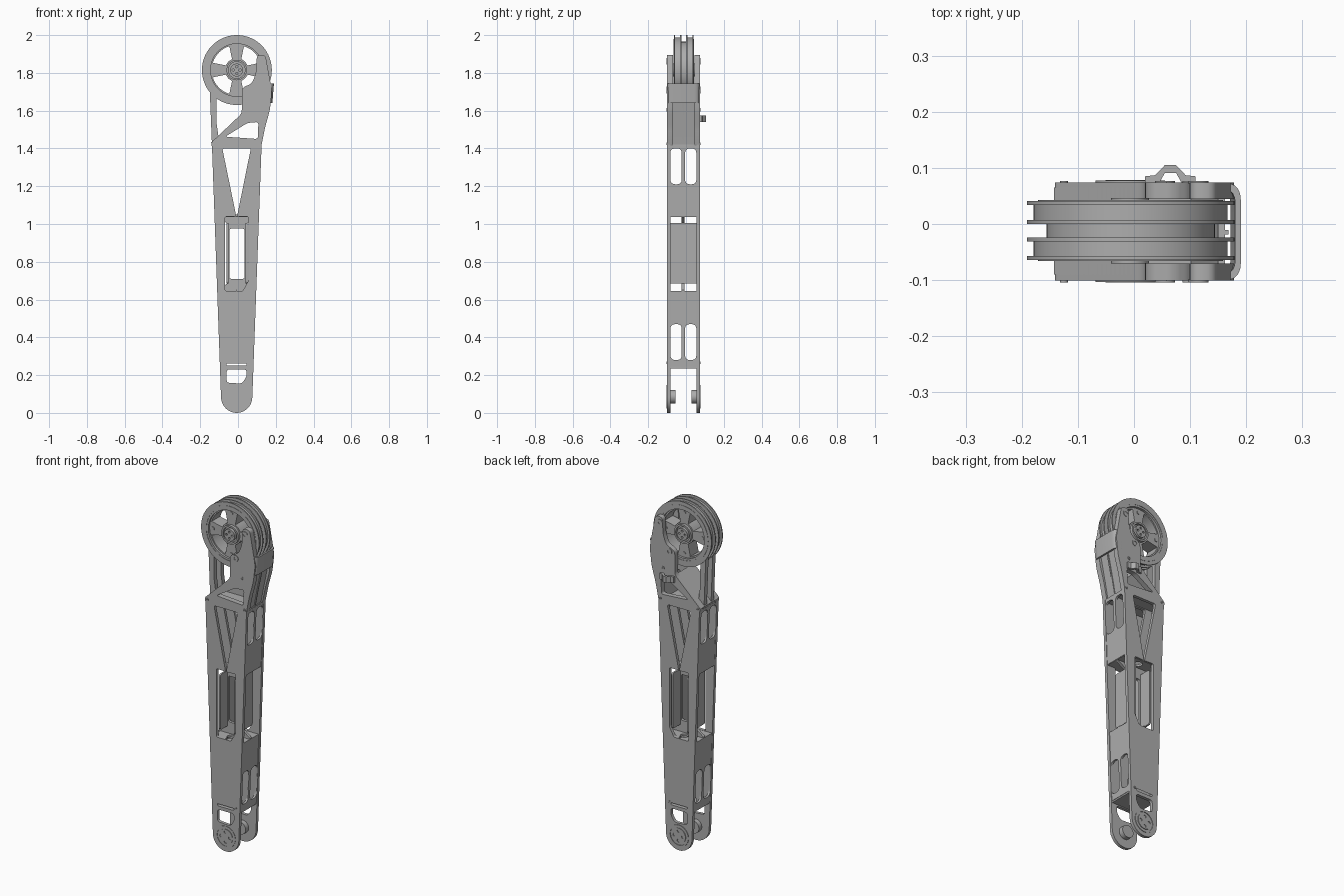
import bpy, bmesh
from math import sin, cos, radians, tau
from mathutils import Matrix, Vector

cube = bpy.data.objects.get("Cube")
if cube:
    bpy.data.objects.remove(cube)

metal = bpy.data.materials.new("grey metal")
metal.use_nodes = True
grey = (0.42, 0.42, 0.42, 1)
metal.diffuse_color = grey
metal.node_tree.nodes["Principled BSDF"].inputs["Base Color"].default_value = grey
parts = []

# Columns of each matrix send outline u, v and depth w to world axes
AXES = {
    "X": Matrix(((0, 0, 1, 0), (1, 0, 0, 0), (0, 1, 0, 0), (0, 0, 0, 1))),
    "Y": Matrix(((1, 0, 0, 0), (0, 0, 1, 0), (0, 1, 0, 0), (0, 0, 0, 1))),
    "Z": Matrix.Identity(4),
}


def prism(name, loops, lo, hi, axis="Y", lean=0, pivot=0):
    """Extrude a filled outline with holes; lean shears x along z."""
    curve = bpy.data.curves.new(name, "CURVE")
    curve.dimensions = "2D"
    curve.fill_mode = "BOTH"
    curve.extrude = (hi - lo) / 2
    for loop in loops:
        spline = curve.splines.new("POLY")
        spline.points.add(len(loop) - 1)
        for point, (u, v) in zip(spline.points, loop):
            point.co = (u, v, 0, 1)
        spline.use_cyclic_u = True
    temp = bpy.data.objects.new(name, curve)
    bpy.context.scene.collection.objects.link(temp)
    deps = bpy.context.evaluated_depsgraph_get()
    mesh = bpy.data.meshes.new_from_object(temp.evaluated_get(deps))
    bpy.data.objects.remove(temp)
    mesh.transform(AXES[axis] @ Matrix.Translation((0, 0, (lo + hi) / 2)))
    bm = bmesh.new()
    bm.from_mesh(mesh)
    bmesh.ops.remove_doubles(bm, verts=bm.verts, dist=1e-5)
    for v in bm.verts:
        v.co.x += lean * (v.co.z - pivot)
    bmesh.ops.recalc_face_normals(bm, faces=bm.faces)
    bm.to_mesh(mesh)
    bm.free()
    mesh.materials.clear()
    mesh.materials.append(metal)
    obj = bpy.data.objects.new(name, mesh)
    bpy.context.scene.collection.objects.link(obj)
    parts.append(obj)
    return obj


def rounded(points, radius, steps=5):
    """Round every corner of a polygon."""
    out = []
    for i, p in enumerate(points):
        p = Vector(p)
        a, b = Vector(points[i - 1]) - p, Vector(points[(i + 1) % len(points)]) - p
        r = min(radius, a.length * 0.45, b.length * 0.45)
        a, b = p + a.normalized() * r, p + b.normalized() * r
        for s in range(steps + 1):
            t = s / steps
            out.append(tuple(a * (1 - t) ** 2 + p * 2 * t * (1 - t) + b * t * t))
    return out


def box(u0, u1, v0, v1, radius=0.01):
    return rounded([(u0, v0), (u1, v0), (u1, v1), (u0, v1)], radius)


def circle(u, v, r, n=48):
    return [(u + r * cos(tau * i / n), v + r * sin(tau * i / n)) for i in range(n)]


CX, PULLEY_Z, ANKLE_Z = -0.007, 1.815, 0.085
FRONT, BACK = -0.101, 0.074

# Tapered side plates and the web between them
foot = [(CX + 0.083 * cos(radians(a)), ANKLE_Z + 0.085 * sin(radians(a)))
        for a in range(180, 361, 10)]
plate_outline = foot + [(0.125, 1.42), (-0.138, 1.42)]
upper_tri = rounded([(-0.083, 1.4), (CX, 1.03), (0.068, 1.4)], 0.012)
lower_tri = rounded([(-0.062, 0.25), (0.047, 0.25), (CX, 0.66)], 0.012)
recess = rounded([(-0.068, 0.645), (0.025, 0.645), (0.055, 0.7),
                  (0.055, 1.04), (-0.068, 1.04)], 0.01)
ankle_window = rounded([(-0.06, 0.16), (0.02, 0.155), (0.045, 0.19),
                        (0.045, 0.23), (-0.06, 0.23)], 0.015)
window = box(-0.05, 0.04, 0.71, 0.975)
for side, lo, hi in (("front", FRONT, -0.083), ("back", 0.056, BACK)):
    prism(side + "_plate", [plate_outline, upper_tri, lower_tri, recess, ankle_window], lo, hi)
web_outline = [(-0.092, 0.24), (0.077, 0.24), (0.092, 0.65), (0.04, 0.69), (0.04, 1.0),
               (0.107, 1.04), (0.12, 1.41), (-0.133, 1.41), (-0.12, 1.04), (-0.05, 1.0),
               (-0.05, 0.69), (-0.106, 0.65)]
prism("centre_web", [web_outline, upper_tri, lower_tri, box(-0.045, 0.035, 0.71, 0.975)],
      -0.023, -0.007)

# Slotted side panels that follow the taper, and the recessed box walls
for side, x, lean in (("left", 0.072, 0.038), ("right", -0.088, -0.037)):
    step = -0.012 if x > 0 else 0.012
    lo, hi = sorted((x, x + step))
    for name, z0, z1, s0, s1 in (("lower", 0.245, 0.645, 0.28, 0.47),
                                 ("upper", 1.04, 1.415, 1.21, 1.4)):
        slots = [box(a, b, s0, s1, 0.028) for a, b in ((-0.083, -0.022), (-0.005, 0.055))]
        prism(f"{side}_{name}_panel", [box(-0.09, 0.065, z0, z1, 0.002)] + slots,
              lo, hi, "X", lean, 0.085)
    wall = 0.04 if x > 0 else -0.06
    prism(side + "_box_wall", [box(-0.09, 0.063, 0.685, 1.005, 0.015)], wall, wall + 0.01, "X")

# Cross decks joining both plates
for name, x0, x1, z, t in (("ankle_deck", -0.092, 0.076, 0.236, 0.014),
                           ("lower_shelf", -0.105, 0.09, 0.632, 0.012),
                           ("upper_shelf", -0.12, 0.106, 1.038, 0.012),
                           ("top_deck", -0.136, 0.122, 1.405, 0.015)):
    loops = [box(x0, x1, -0.09, 0.065, 0.002)]
    if "shelf" in name:
        for y in (-0.053, 0.025):
            loops.append(circle(CX, y, 0.022, 24))
    prism(name, loops, z, z + t, "Z")

# Ankle bosses with bolt holes
holes = [circle(CX + 0.028 * cos(tau * i / 4), ANKLE_Z + 0.028 * sin(tau * i / 4), 0.009, 16)
         for i in range(4)]
for side, outer, flush, inner in (("front", -0.104, -0.1, -0.056), ("back", 0.078, 0.073, 0.028)):
    def span(a, b):
        return min(a, b), max(a, b)
    prism(side + "_ankle_cap", [circle(CX, ANKLE_Z, 0.044)] + holes, *span(outer, flush))
    prism(side + "_ankle_ring", [circle(CX, ANKLE_Z, 0.062), circle(CX, ANKLE_Z, 0.054)],
          *span(outer * 0.99, flush))
    prism(side + "_ankle_boss", [circle(CX, ANKLE_Z, 0.036)], *span(flush, inner))

# Upper brackets holding the pulley
bracket = rounded([(-0.138, 1.405), (0.122, 1.405), (0.143, 1.51), (0.168, 1.6), (0.18, 1.7),
                   (0.168, 1.77), (0.145, 1.895), (0.1, 1.895), (0.095, 1.8), (0.075, 1.745),
                   (0.02, 1.72), (0.02, 1.585), (-0.143, 1.43)], 0.02)
wedge = rounded([(-0.068, 1.462), (0.105, 1.45), (0.108, 1.54), (0.05, 1.535)], 0.014)
for side, lo, hi in (("front", FRONT, -0.07), ("back", 0.045, BACK)):
    prism(side + "_bracket", [bracket, wedge], lo, hi)
    face = FRONT if side == "front" else BACK
    for x, z, r in ((0.115, 1.862, 0.018), (0.055, 1.71, 0.018), (0.095, 1.605, 0.009),
                    (0.112, 1.425, 0.007), (-0.125, 1.425, 0.007), (0.056, 0.265, 0.007)):
        prism(side + "_screw", [circle(x, z, r, 20), circle(x, z, r * 0.5, 12)],
              face - 0.003, face + 0.003)
prism("ramp_deck", [[(-0.143, 1.43), (-0.12, 1.43), (0.02, 1.565), (0.02, 1.585)]], -0.09, 0.065)
prism("rear_panel", [[(0.1, 1.41), (0.114, 1.41), (0.133, 1.51), (0.162, 1.65),
                      (0.15, 1.65), (0.12, 1.51)]], -0.09, 0.065)
prism("rear_rib", [[(0.11, 1.41), (0.119, 1.41), (0.138, 1.51), (0.168, 1.65),
                    (0.155, 1.65)]], -0.019, -0.011)

# Curved guard wrapping the brackets
guard = rounded([(0.12, FRONT), (0.19, FRONT), (0.19, BACK), (0.12, BACK)], 0.045)
hollow = rounded([(0.12, 0.064), (0.18, 0.064), (0.18, -0.091), (0.12, -0.091)], 0.04)
prism("guard", [guard[3:-3] + hollow[3:-3]], 1.64, 1.745, "Z", 0.08, 1.74)

# Belt runs from pulley to frame
for name, lo in (("front_belt_run", -0.057), ("back_belt_run", 0.007)):
    run = [(-0.15, 1.72), (-0.138, 1.42), (-0.1, 1.44), (-0.113, 1.53), (-0.115, 1.71)]
    prism(name, [run], lo, lo + 0.026)

# Double pulley: flanges, grooves, spoked wheel and hub
def ring(name, r, inner, lo, hi):
    prism(name, [circle(CX + 0.001, PULLEY_Z, r, 72), circle(CX + 0.001, PULLEY_Z, inner, 72)], lo, hi)


for y in (-0.064, -0.031, 0, 0.034):
    ring("pulley_flange", 0.185, 0.139, y, y + 0.007)
for lo in (-0.057, 0.007):
    ring("pulley_groove", 0.173, 0.14, lo, lo + 0.027)
ring("pulley_core", 0.15, 0.138, -0.024, 0)
for lo in (-0.066, 0.04):
    ring("pulley_lip", 0.165, 0.15, lo, lo + 0.003)


def polar(r, degrees):
    return (CX + r * cos(radians(degrees)), PULLEY_Z + r * sin(radians(degrees)))


gaps = []
for mid in (45, 135, 225, 315):
    outer = [polar(0.132, mid + a) for a in range(-28, 29, 7)]
    inner = [polar(0.063, mid + a) for a in (22, 0, -22)]
    gaps.append(outer + inner)
prism("wheel_spokes", [circle(CX, PULLEY_Z, 0.14, 72)] + gaps, -0.05, 0.026)
prism("wheel_hub", [circle(CX, PULLEY_Z, 0.054), circle(CX, PULLEY_Z, 0.044)], -0.066, 0.042)
axle_holes = [[(x, z + PULLEY_Z - ANKLE_Z) for x, z in
               circle(CX + 0.018 * cos(tau * i / 4), ANKLE_Z + 0.018 * sin(tau * i / 4), 0.006, 12)]
              for i in range(4)]
prism("wheel_axle", [circle(CX, PULLEY_Z, 0.034)] + axle_holes, -0.07, 0.046)
for angle in range(0, 360, 90):
    x, z = polar(0.118, angle)
    prism("spoke_bolt", [circle(x, z, 0.01, 16)], -0.054, 0.03)

# Cable clip on the back bracket
arch = [(0.02, 0.073), (0.02, 0.085), (0.038, 0.087), (0.055, 0.105), (0.075, 0.105),
        (0.092, 0.087), (0.11, 0.085), (0.11, 0.073), (0.085, 0.073), (0.075, 0.091),
        (0.055, 0.091), (0.045, 0.073)]
prism("cable_clip", [arch], 1.54, 1.575, "Z")

# Smooth the round walls, keep edges sharp
bpy.ops.object.select_all(action="DESELECT")
for obj in parts:
    obj.select_set(True)
bpy.context.view_layer.objects.active = parts[0]
bpy.ops.object.shade_smooth_by_angle(angle=radians(30))
